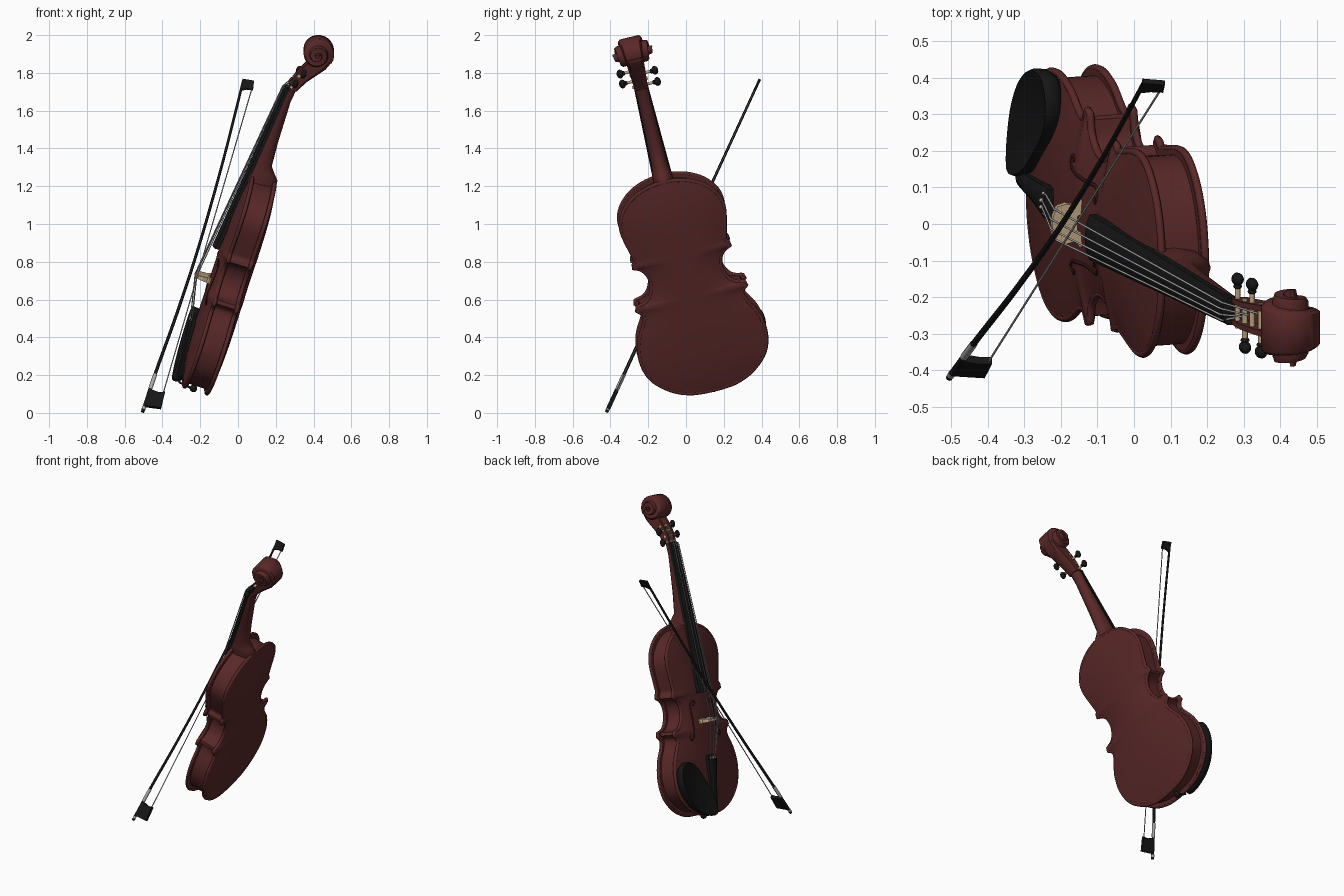
import bpy, bmesh, math
from mathutils import Vector, Matrix

cube = bpy.data.objects.get("Cube")
if cube:
    bpy.data.objects.remove(cube)


def material(name, *rgb):
    m = bpy.data.materials.new(name)
    m.use_nodes = True
    m.diffuse_color = (*rgb, 1)
    m.node_tree.nodes["Principled BSDF"].inputs["Base Color"].default_value = (*rgb, 1)
    return m


WOOD = material("red brown varnish", .10, .021, .021)
DARK = material("dark hollow", .03, .006, .006)
BLACK = material("ebony black", .008, .008, .008)
TAN = material("pale maple", .56, .42, .24)
SILVER = material("silver", .42, .42, .42)


def frame(x, y, origin):
    x = Vector(x).normalized()
    y = Vector(y)
    y = (y - x * y.dot(x)).normalized()
    m = Matrix((x, y, x.cross(y))).transposed().to_4x4()
    m.translation = origin
    return m


# Instrument frame: x along the body, y to its left, z out of the front plate
VIOLIN = frame((.33, -.24, 1), (0, 1, .24), (-.16, .147, .12))
# Bow frame: x along the stick, y from the stick toward the hair
BOW = frame((.535, .81, 1.76), (1, 0, 0), (-.505, -.42, .005))


def place(name, data, mat, where):
    ob = bpy.data.objects.new(name, data)
    bpy.context.scene.collection.objects.link(ob)
    data.materials.append(mat)
    ob.matrix_world = where
    return ob


def finish(name, bm, mat, where, angle=40):
    bmesh.ops.recalc_face_normals(bm, faces=bm.faces)
    me = bpy.data.meshes.new(name)
    bm.to_mesh(me)
    bm.free()
    me.shade_smooth()
    me.set_sharp_from_angle(angle=math.radians(angle))
    return place(name, me, mat, where)


def loft(name, rings, mat, where=VIOLIN, angle=40):
    bm = bmesh.new()
    rows = [[bm.verts.new(p) for p in ring] for ring in rings]
    for a, b in zip(rows, rows[1:]):
        for i in range(len(a)):
            bm.faces.new((a[i - 1], a[i], b[i], b[i - 1]))
    bm.faces.new(rows[0])
    bm.faces.new(rows[-1])
    return finish(name, bm, mat, where, angle)


def beam(name, shape, stations, mat):
    """Loft a unit section (t across, s up) along stations (u, low, high, half width)."""
    return loft(name, [[(u, t * w, lo + s * (hi - lo)) for t, s in shape]
                       for u, lo, hi, w in stations], mat)


def tube(name, pts, radius, mat, where=VIOLIN, closed=False, tip=1):
    cu = bpy.data.curves.new(name, 'CURVE')
    cu.dimensions = '3D'
    cu.bevel_depth, cu.bevel_resolution, cu.use_fill_caps = radius, 2, True
    sp = cu.splines.new('POLY')
    sp.points.add(len(pts) - 1)
    for i, p in enumerate(pts):
        sp.points[i].co = (*p, 1)
        sp.points[i].radius = 1 + (tip - 1) * i / len(pts)
    sp.use_cyclic_u = closed
    sp.use_smooth = True
    return place(name, cu, mat, where)


def spline(pts, steps=5, closed=False):
    p = [Vector(q) for q in pts]
    p = [p[-1]] + p + p[:2] if closed else [p[0]] + p + [p[-1]]
    out = []
    for a, b, c, d in zip(p, p[1:], p[2:], p[3:]):
        for k in range(steps):
            t = k / steps
            out.append((b * 2 + (c - a) * t + (a * 2 - b * 5 + c * 4 - d) * t * t
                        + (b * 3 - a - c * 3 + d) * t ** 3) / 2)
    return out if closed else out + [p[-1]]


# Half outline: lower bout, waist, upper bout
LOWER = [(0, .04), (.012, .13), (.055, .225), (.14, .31), (.25, .34), (.36, .322),
         (.45, .275), (.495, .268), (.525, .298)]
WAIST = [(.545, .292), (.56, .24), (.6, .205), (.655, .19), (.71, .2), (.745, .228), (.76, .262)]
UPPER = [(.78, .258), (.8, .245), (.85, .255), (.97, .278), (1.05, .262), (1.12, .205),
         (1.165, .125), (1.185, .04)]
HALF = spline(LOWER) + spline(WAIST) + spline(UPPER)
LENGTH = UPPER[-1][0]
FRONT = .14


def arch(u, t):
    return (1 - t * t) * (1 - (2 * u / LENGTH - 1) ** 4)


def front_height(u, v):
    w = min(HALF, key=lambda p: abs(p.x - u)).y
    return FRONT + .036 * arch(u, v / w)


def slab(name, low, high, low_arch=0, high_arch=0, inset=0, cols=14):
    ts = [2 * i / cols - 1 for i in range(cols + 1)]
    rings = []
    for u, v in HALF:
        x = u + inset * (1 - 2 * u / LENGTH)
        w = v - inset
        rings.append([(x, t * w, high + high_arch * arch(u, t)) for t in ts]
                     + [(x, t * w, low - low_arch * arch(u, t)) for t in reversed(ts)])
    return loft(name, rings, WOOD)


slab("ribs", .01, .13, inset=.017)
slab("front_plate", FRONT - .02, FRONT, high_arch=.036)
slab("back_plate", 0, .02, low_arch=.03)
outline = list(HALF) + [Vector((p.x, -p.y)) for p in reversed(HALF)]
for name, n in (("front_edge", FRONT - .008), ("back_edge", .008)):
    tube(name, [(p.x, p.y, n) for p in outline], .011, WOOD, closed=True)

# Sound holes
for side, label in ((1, "left"), (-1, "right")):
    hole = spline([(.685, .1), (.705, .082), (.715, .1), (.69, .122), (.6, .118),
                   (.5, .128), (.475, .15), (.49, .165), (.505, .152)], 4)
    tube(label + "_sound_hole", [(u, side * v, front_height(u, v) - .002) for u, v in hole],
         .006, DARK)

# Neck, heel, fingerboard, nut
ROUND = [(-1, 1), (-1, .6), (-.8, .25), (-.4, .04), (0, 0), (.4, .04), (.8, .25), (1, .6), (1, 1)]
CROWN = [(-1, 0), (1, 0), (1, .6), (.6, .87), (0, 1), (-.6, .87), (-1, .6)]
BOX = [(-1, 0), (1, 0), (1, 1), (-1, 1)]
beam("neck", ROUND, [(1.15, -.005, .15, .054), (1.2, -.003, .145, .052), (1.225, .02, .142, .048),
                     (1.265, .05, .138, .043), (1.4, .058, .124, .039), (1.63, .062, .1, .034),
                     (1.71, .052, .094, .036)], WOOD)
beam("fingerboard", CROWN, [(.76, .182, .218, .064), (1.69, .092, .122, .038)], BLACK)
beam("nut", CROWN, [(1.69, .085, .128, .038), (1.705, .085, .126, .038)], BLACK)

# Open pegbox and scroll
CHANNEL = [(-1, 1), (-1, .15), (-.7, 0), (.7, 0), (1, .15), (1, 1),
           (.62, 1), (.62, .4), (-.62, .4), (-.62, 1)]
beam("pegbox", CHANNEL, [(1.7, .05, .098, .037), (1.76, .018, .092, .039), (1.81, -.02, .072, .042),
                         (1.86, -.058, .045, .045), (1.92, -.082, .01, .048)], WOOD)
rings = []
TURNS = 56
for i in range(TURNS + 1):
    f = i / TURNS
    a = -1.9 + f * 4.4 * math.pi
    r = .092 * (1 - f) + .022 * f
    w = .044 + .064 * f ** .7
    ring = []
    for t, k in ((-1, .3), (-1, .88), (-.85, 1), (.85, 1), (1, .88), (1, .3)):
        ring.append((1.93 + r * k * math.cos(a), t * w, .01 + r * k * math.sin(a)))
    rings.append(ring)
loft("scroll", rings, WOOD, angle=50)


def blob(name, centre, size, mat):
    bm = bmesh.new()
    bmesh.ops.create_uvsphere(bm, u_segments=14, v_segments=8, radius=1,
                              matrix=Matrix.Translation(centre) @ Matrix.Diagonal((*size, 1)))
    return finish(name, bm, mat, VIOLIN, 60)


# Pegs
PEGS = [(1.715, .085, 1), (1.75, .075, -1), (1.785, .066, 1), (1.815, .05, -1)]
for i, (u, n, side) in enumerate(PEGS):
    tube(f"peg_shaft_{i}", [(u, -side * .045, n), (u, side * .08, n)], .008, TAN)
    blob(f"peg_collar_{i}", (u, side * .072, n), (.012, .008, .012), BLACK)
    blob(f"peg_head_{i}", (u, side * .092, n), (.025, .018, .016), BLACK)

# Bridge
profile = [(.068, .155), (.066, .18), (.05, .19), (.056, .215), (.05, .24), (.025, .252), (0, .256)]
profile += [(-v, n) for v, n in reversed(profile[:-1])]
profile += [(-.035, .158), (-.02, .185), (.02, .185), (.035, .158)]
loft("bridge", [[(u + d * (.265 - n) * .1, v, n) for v, n in profile]
                for u, d in ((.575, -1), (.588, 1))], TAN, angle=20)

# Tailpiece with its gut and end button
beam("tailpiece", CROWN, [(.03, .165, .182, .022), (.2, .17, .196, .032), (.33, .176, .21, .045),
                          (.365, .18, .208, .042)], BLACK)
tube("tail_gut", [(.04, 0, .172), (-.005, 0, .155), (-.015, 0, .09)], .006, BLACK)
blob("end_button", (-.014, 0, .075), (.02, .02, .02), BLACK)

# Strings
for i in range(4):
    k = (i - 1.5) / 1.5
    drop = .01 * k * k
    u, n, _ = PEGS[i]
    tube(f"string_{i}", [(.345, k * .028, .208 - drop), (.582, k * .042, .258 - drop),
                         (1.697, k * .025, .129 - drop / 2), (u, k * .016, n + .008)],
         .0028, SILVER)
    blob(f"fine_tuner_{i}", (.345, k * .028, .209 - drop), (.009, .006, .007), SILVER)

# Dished chin rest
rest = spline([(-.01, .01), (.01, .16), (.085, .275), (.2, .345), (.31, .345), (.35, .27),
               (.32, .19), (.23, .11), (.11, .03)], 4, True)
mid = sum(rest, Vector((0, 0))) / len(rest)
loft("chin_rest", [[(*(mid + (p - mid) * s), n) for p in rest]
                   for s, n in ((.9, .142), (.98, .16), (1, .185), (.97, .197),
                                (.9, .194), (.6, .182), (.2, .176))], BLACK, angle=60)


# Bow
def bow_block(name, pts, half, mat):
    return loft(name, [[(x, y, z) for x, y in pts] for z in (-half, half)], mat, BOW)


stick = spline([(0, 0, 0), (.25, .006, 0), (.6, .022, 0), (1, .03, 0), (1.5, .022, 0), (2, 0, 0)], 6)
tube("bow_stick", stick, .0095, BLACK, BOW, tip=.7)
tube("bow_grip", [(.14, .003, 0), (.23, .006, 0)], .0108, SILVER, BOW)
tube("bow_end_ring", [(.015, 0, 0), (.03, 0, 0)], .0105, SILVER, BOW)
bow_block("bow_frog", [(.035, .004), (.135, .004), (.13, .05), (.14, .083), (.045, .088)], .011, BLACK)
bow_block("bow_head", [(1.945, .004), (2.01, -.007), (2.015, .055), (1.965, .064), (1.96, .03)],
          .007, BLACK)
tube("bow_hair", [(.13, .076, 0), (1.97, .056, 0)], .003, SILVER, BOW)
